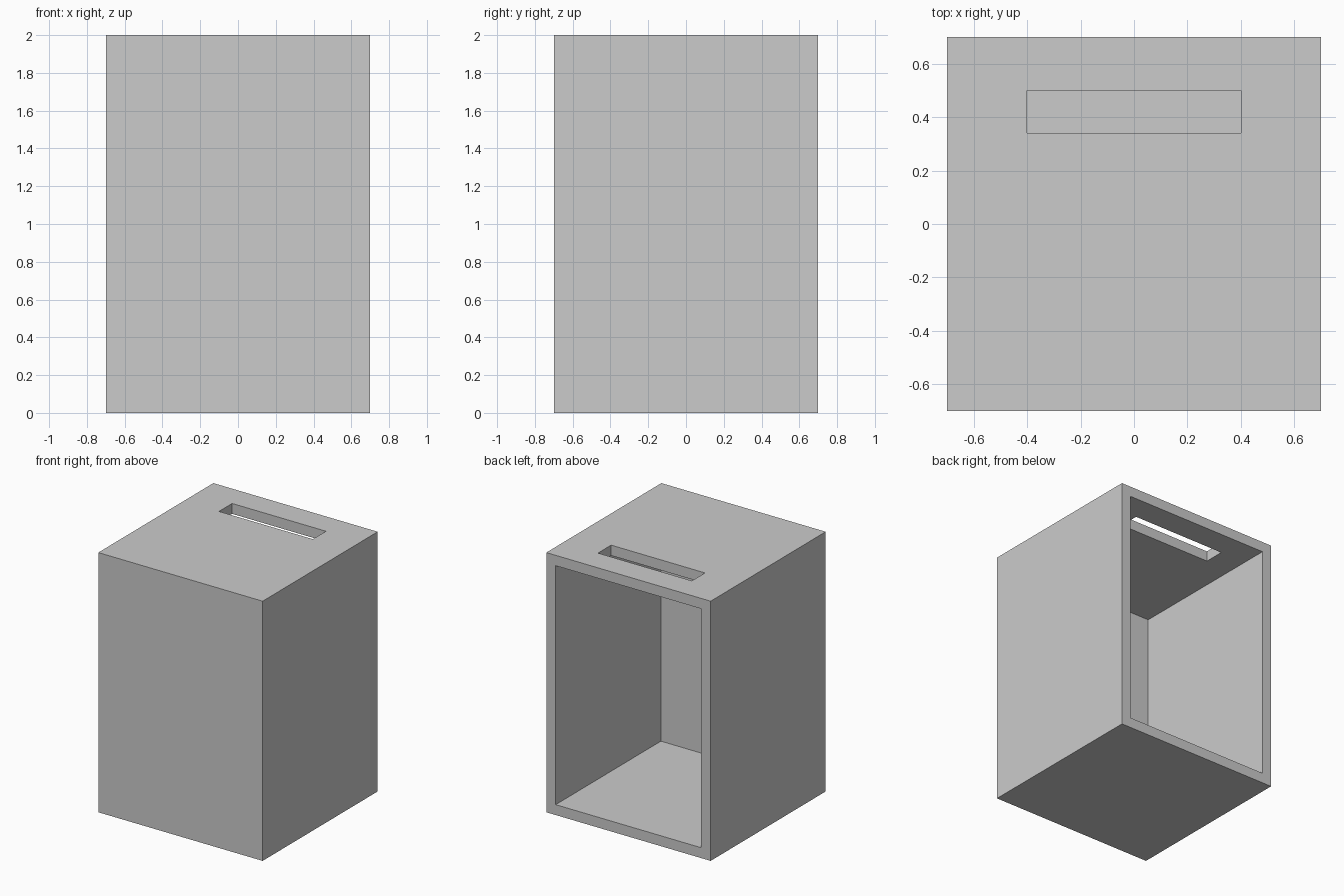
import bpy
import bmesh
from mathutils import Matrix, Vector

cube = bpy.data.objects.get("Cube")
if cube:
    bpy.data.objects.remove(cube, do_unlink=True)

grey = bpy.data.materials.new("plain grey")
grey.use_nodes = True
colour = (0.6, 0.6, 0.6, 1)
grey.diffuse_color = colour
grey.node_tree.nodes["Principled BSDF"].inputs["Base Color"].default_value = colour


def box(name, low, high):
    """Axis-aligned box between two corners."""
    low, high = Vector(low), Vector(high)
    mesh = bpy.data.meshes.new(name)
    bm = bmesh.new()
    place = Matrix.Translation((low + high) / 2) @ Matrix.Diagonal((*(high - low), 1))
    bmesh.ops.create_cube(bm, size=1, matrix=place)
    bm.to_mesh(mesh)
    bm.free()
    mesh.materials.append(grey)
    obj = bpy.data.objects.new(name, mesh)
    bpy.context.collection.objects.link(obj)
    return obj


half, height, wall, front_wall = 0.7, 2.0, 0.08, 0.12
inner = half - wall

# Outer case
case = box("case", (-half, -half, 0), (half, half, height))

# Hollow interior, open at the back, and the slot through the top
cutters = [
    box("interior_cutter", (-inner, front_wall - half, wall), (inner, half + 0.1, height - wall)),
    box("slot_cutter", (-0.4, 0.34, height - 0.15), (0.4, 0.5, height + 0.1)),
]
for cutter in cutters:
    cutter.hide_render = True
    cutter.hide_set(True)
    cut = case.modifiers.new(cutter.name, 'BOOLEAN')
    cut.operation = 'DIFFERENCE'
    cut.solver = 'EXACT'
    cut.object = cutter
